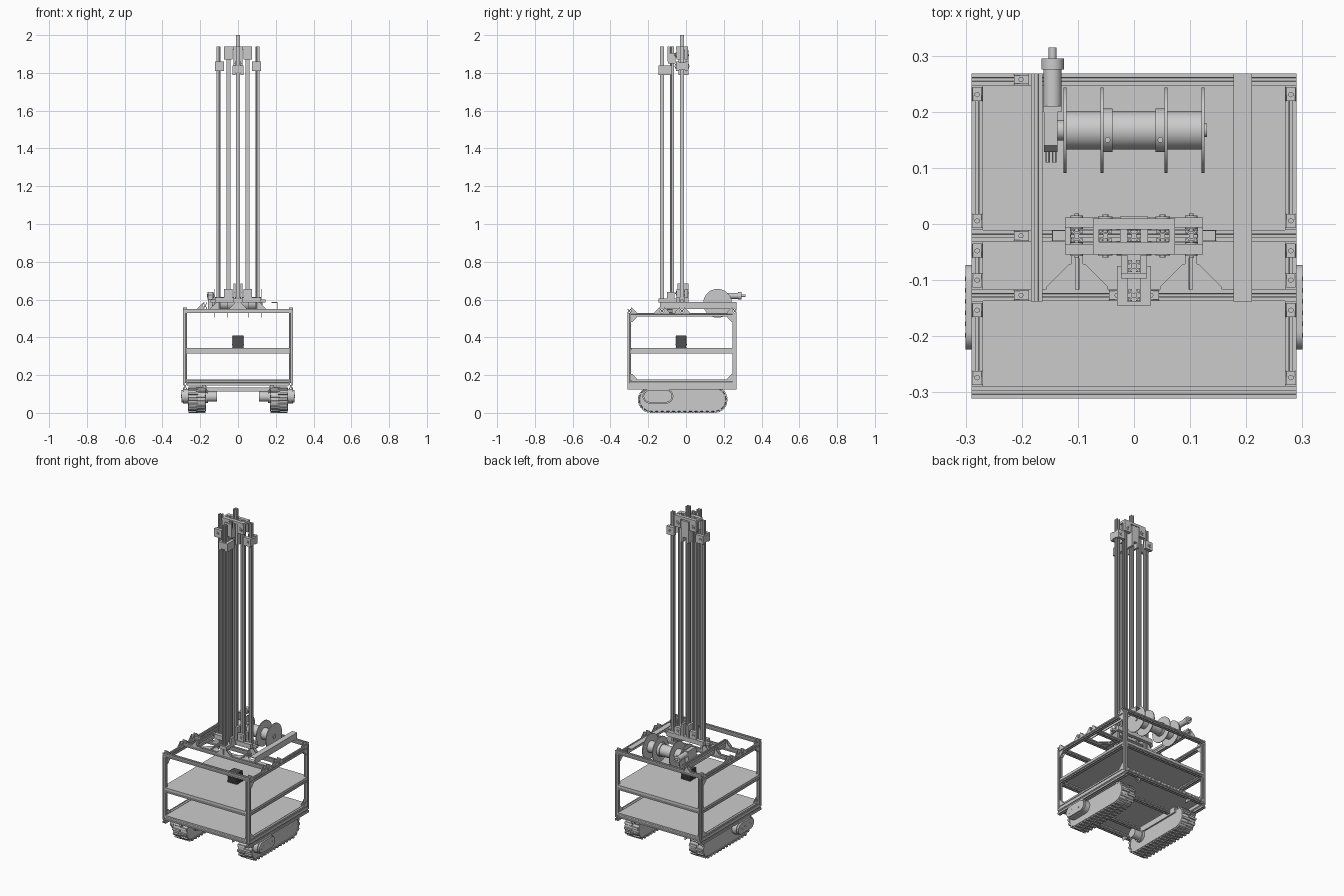
import bpy, bmesh, math
from mathutils import Matrix, Vector

if "Cube" in bpy.data.objects:
    bpy.data.objects.remove(bpy.data.objects["Cube"])

H = 0.0105  # half width of a slotted rail


def prism(bm, pts, a, b, axis='Z', mat=None):
    """Extrude a 2D outline from a to b along an axis."""
    put = {'X': lambda u, v, w: (w, u, v), 'Y': lambda u, v, w: (u, w, v),
           'Z': lambda u, v, w: (u, v, w)}[axis]
    rows = []
    for w in (a, b):
        co = [Vector(put(u, v, w)) for u, v in pts]
        rows.append([bm.verts.new(mat @ c if mat else c) for c in co])
    n = len(pts)
    bm.faces.new(rows[0][::-1])
    bm.faces.new(rows[1])
    for i in range(n):
        j = (i + 1) % n
        bm.faces.new((rows[0][i], rows[0][j], rows[1][j], rows[1][i]))


def box(bm, x0, x1, y0, y1, z0, z1):
    prism(bm, [(x0, y0), (x1, y0), (x1, y1), (x0, y1)], z0, z1)


def cyl(bm, c, r, a, b, axis, n=32):
    prism(bm, [(c[0] + r * math.cos(2 * math.pi * i / n), c[1] + r * math.sin(2 * math.pi * i / n))
               for i in range(n)], a, b, axis)


def finish(name, bm, color=None):
    bmesh.ops.recalc_face_normals(bm, faces=bm.faces)
    for f in bm.faces:
        f.smooth = True
    for e in bm.edges:
        e.smooth = len(e.link_faces) == 2 and e.calc_face_angle(0) < math.radians(30)
    me = bpy.data.meshes.new(name)
    bm.to_mesh(me)
    bm.free()
    ob = bpy.data.objects.new(name, me)
    bpy.context.collection.objects.link(ob)
    if color:
        m = bpy.data.materials.new(name)
        m.diffuse_color = color
        m.use_nodes = True
        m.node_tree.nodes["Principled BSDF"].inputs["Base Color"].default_value = m.diffuse_color
        me.materials.append(m)
    return ob


def rail(name, axis, c, a, b, hu=H, hv=H):
    """T-slot rail along an axis, centred on c in the other two axes."""
    side = [(-1, -1), (-.3, -1), (-.3, -.8), (-.6, -.8), (-.25, -.42),
            (.25, -.42), (.6, -.8), (.3, -.8), (.3, -1)]
    pts = []
    for k in range(4):
        for u, v in side:
            for _ in range(k):
                u, v = -v, u
            pts.append((c[0] + u * hu, c[1] + v * hv))
    bm = bmesh.new()
    prism(bm, pts, a, b, axis)
    return finish(name, bm)


def bracket(bm, loc, u, v, L=.028, W=.021, t=.004):
    """Corner bracket with two legs, triangular cheeks and bolts."""
    u, v = Vector(u), Vector(v)
    m = Matrix.Translation(loc) @ Matrix((u, v, u.cross(v))).transposed().to_4x4()
    prism(bm, [(0, 0), (L, 0), (L, t), (t, t), (t, L), (0, L)], -W / 2, W / 2, 'Z', m)
    for w in (-W / 2, W / 2 - .003):
        prism(bm, [(t, t), (L, t), (t, L)], w, w + .003, 'Z', m)
    hexa = [(.58 * L + .005 * math.cos(k * math.pi / 3), .005 * math.sin(k * math.pi / 3)) for k in range(6)]
    prism(bm, hexa, t, t + .004, 'Y', m)


def stadium(y0, y1, z, r, n=16):
    arc = [math.pi / 2 + math.pi * i / n for i in range(n + 1)]
    return [(y0 + r * math.cos(t), z + r * math.sin(t)) for t in arc] + \
           [(y1 - r * math.cos(t), z - r * math.sin(t)) for t in arc]


X, Y, Z = Vector((1, 0, 0)), Vector((0, 1, 0)), Vector((0, 0, 1))
YF, YB = -.3005, .2575          # front and back post rows
cross_y = [YF, -.127, -.021, YB]

# chassis frame
for s, nm in ((-1, 'left'), (1, 'right')):
    for y in (YF, YB):
        rail(f'corner_post_{nm}', 'Z', (s * .2795, y), .157, .53)
    for z, part in ((.5195, 'top'), (.1675, 'floor'), (.3255, 'shelf')):
        rail(f'{part}_side_rail_{nm}', 'Y', (s * .2795, z), YF + H, YB - H)
    rail(f'base_beam_{nm}', 'Y', (s * .2795, .141), -.311, .268, H, .016)
    rail(f'mast_base_rail_{nm}', 'Y', (s * .1015, .5395), -.1165, -.0315)
for y in cross_y:
    rail('top_cross_rail', 'X', (y, .5395), -.29, .29)
for y in (YF, YB):
    rail('floor_cross_rail', 'X', (y, .1565), -.269, .269)
    rail('shelf_cross_rail', 'X', (y, .3255), -.269, .269)
for y in (-.15, .1):
    rail('track_cross_rail', 'X', (y, .1245), -.19, .19)
rail('winch_rail', 'Y', (-.1735, .5675), -.138, .268, H, .0175)

# angle bar on the right of the top frame
bm = bmesh.new()
prism(bm, [(.177, .587), (.21, .587), (.21, .55), (.206, .55), (.206, .583), (.177, .583)], -.138, .268, 'Y')
finish('angle_bar', bm)

# floor and shelf panels, notched round the posts
for name, z0, z1 in (('floor_panel', .168, .176), ('shelf_panel', .336, .344)):
    a, b, c0, c1 = .269, .29, YF - H, YB + H
    q = [(a, c0), (a, c0 + .022), (b, c0 + .022), (b, c1 - .022), (a, c1 - .022), (a, c1)]
    bm = bmesh.new()
    prism(bm, q + [(-x, y) for x, y in q[::-1]], z0, z1)
    finish(name, bm)

# corner brackets
bm = bmesh.new()
for s in (-1, 1):
    x = s * .2795
    for y, d in ((YF + H, 1), (-.127 - H, -1), (-.127 + H, 1), (-.021 - H, -1), (-.021 + H, 1), (YB - H, -1)):
        bracket(bm, (x, y, .53), Y * d, Z)
    for y, d in ((YF + H, 1), (YB - H, -1)):
        bracket(bm, (x, y, .509), Y * d, -Z)
        bracket(bm, (x, y, .178), Y * d, Z)
        bracket(bm, (s * .17, y, .146), X * s, -Z, .02)
    bracket(bm, (s * .1125, -.021, .55), X * s, Z, .034)
    bracket(bm, (s * H, -.127, .55), X * s, Z, .034)
    for d in (-1, 1):
        bracket(bm, (s * .1015 + d * H, -.127 + H, .5395), X * d, Y, .045, .018)
for y in (-.127, -.021, YB):
    bracket(bm, (-.184, y, .55), -X, Z, .03)
finish('corner_brackets', bm)

# telescopic mast: outer, middle and inner stage
for x, y in ((-.102, -.021), (.102, -.021), (0, -.127)):
    rail('mast_outer_rail', 'Z', (x, y), .55, 1.94)
for x, y in ((-.051, -.021), (.051, -.021), (0, -.075)):
    rail('mast_middle_rail', 'Z', (x, y), .59, 1.94)
rail('mast_inner_rail', 'Z', (0, -.021), .6, 2.0)


def roller(bm, c, r, a, b, axis):
    cyl(bm, c, r, a, b, axis, 20)
    cyl(bm, c, r * .4, a - .004, b + .004, axis, 12)


# carriages at the top of the mast
bm = bmesh.new()
for s in (-1, 1):
    x0, x1 = sorted((s * .073, s * .123))
    for y0, y1 in ((-.054, -.036), (-.006, .012)):
        box(bm, x0, x1, y0, y1, 1.81, 1.86)
        roller(bm, (s * .102, 1.835), .011, y0 - .003, y1 + .003, 'Y')
    box(bm, *sorted((s * .1135, s * .123)), -.05, .01, 1.815, 1.855)
    box(bm, *sorted((s * .03, s * .073)), -.05, -.033, 1.87, 1.925)
    box(bm, *sorted((s * .03, s * .073)), -.009, .01, 1.87, 1.925)
    roller(bm, (s * .051, 1.895), .013, -.056, -.045, 'Y')
    roller(bm, (s * .051, 1.895), .013, 0, .013, 'Y')
    box(bm, *sorted((s * .012, s * .025)), -.04, .013, 1.79, 1.92)
    box(bm, *sorted((s * .012, s * .03)), -.145, -.075, 1.79, 1.84)
    box(bm, *sorted((s * .012, s * .023)), -.095, -.055, 1.85, 1.905)
    box(bm, *sorted((s * .0625, s * .073)), -.054, .01, 1.925, 1.94)
box(bm, -.0625, .0625, -.054, -.0325, 1.925, 1.94)
box(bm, -.0625, .0625, -.0095, .01, 1.925, 1.94)
box(bm, -.023, .023, -.097, -.087, 1.86, 1.94)
box(bm, -.025, .025, -.0095, .013, 1.82, 1.92)
box(bm, -.03, .03, -.145, -.1385, 1.8, 1.84)
finish('mast_top_carriages', bm)

# carriages at the foot of the mast
bm = bmesh.new()
box(bm, -.123, .123, -.054, -.0325, .585, .612)
box(bm, -.123, .123, -.0095, .012, .585, .612)
box(bm, -.023, .023, -.145, -.054, .585, .605)
for s in (-1, 1):
    for y0, y1 in ((-.05, -.033), (-.009, .01)):
        box(bm, *sorted((s * .03, s * .073)), y0, y1, .612, .655)
        roller(bm, (s * .051, .633), .012, y0 - .003, y1 + .003, 'Y')
    box(bm, *sorted((s * .012, s * .024)), -.045, .013, .61, .685)
    box(bm, *sorted((s * .012, s * .023)), -.1, -.06, .605, .64)
    box(bm, *sorted((s * .1125, s * .145)), -.03, -.012, .585, .6)
finish('mast_foot_carriages', bm)

# winch drum with flanges and collars
wc = (.167, .58)
bm = bmesh.new()
cyl(bm, wc, .034, -.123, .123, 'X', 48)
cyl(bm, wc, .012, -.15, .13, 'X', 24)
for x in (-.123, -.057, .057, .123):
    cyl(bm, wc, .076, x - .0025, x + .0025, 'X', 64)
for x in (-.047, .047):
    cyl(bm, wc, .039, x - .009, x + .009, 'X', 48)
    cyl(bm, (x, .15), .005, .58, .62, 'Z', 12)
finish('winch_drum', bm)

# winch gearbox and motor
bm = bmesh.new()
prism(bm, [(.128, .55), (.14, .54), (.19, .54), (.205, .56), (.205, .64), (.14, .64), (.128, .625)], -.16, -.136, 'X')
cyl(bm, wc, .018, -.14, -.126, 'X', 24)
box(bm, -.162, -.129, .2, .21, .6, .64)
cyl(bm, (-.145, .62), .016, .205, .285, 'Y')
cyl(bm, (-.145, .62), .02, .275, .295, 'Y')
cyl(bm, (-.145, .62), .007, .29, .315, 'Y', 16)
for x in (-.154, -.142):
    cyl(bm, (x, .6), .004, .11, .13, 'Y', 12)
finish('winch_motor', bm)

# finned battery box on the shelf
bm = bmesh.new()
box(bm, -.028, .028, -.053, .001, .344, .41)
for i in range(9):
    z = .346 + i * .0072
    box(bm, -.031, .031, -.056, .004, z, z + .004)
finish('battery_box', bm, (.08, .08, .08, 1))

# crawler tracks
TY0, TY1, TZ = -.185, .15, .07
for s, nm in ((-1, 'left'), (1, 'right')):
    # belt loop
    bm = bmesh.new()
    loops = [[bm.verts.new((s * x, y, z)) for y, z in stadium(TY0, TY1, TZ, r)]
             for x, r in ((.17, .054), (.17, .06), (.18, .064), (.255, .064), (.265, .06), (.265, .054))]
    for k in range(6):
        p, q = loops[k], loops[(k + 1) % 6]
        for i in range(len(p)):
            j = (i + 1) % len(p)
            bm.faces.new((p[i], p[j], q[j], q[i]))
    finish(f'track_belt_{nm}', bm)
    # staggered tread lugs
    bm = bmesh.new()
    N, flat, arc = 36, TY1 - TY0, math.pi * .064
    for i in range(2 * N):
        d = (i / (2 * N)) * 2 * (flat + arc)
        half, e = divmod(d, flat + arc)
        sg = 1 if half == 0 else -1
        if e < flat:
            base, ang = (TY0 + e if sg > 0 else TY1 - e, TZ), -math.pi / 2 * sg
        else:
            base, ang = (TY1 if sg > 0 else TY0, TZ), -math.pi / 2 * sg + (e - flat) / .064
        ca, sa = math.cos(ang), math.sin(ang)
        pts = [(base[0] + r * ca - t * sa, base[1] + r * sa + t * ca)
               for r, t in ((.056, -.009), (.056, .009), (.07, .006), (.07, -.006))]
        a, b = ((.172, .222), (.213, .263))[i % 2]
        prism(bm, pts, s * a, s * b, 'X')
    finish(f'track_lugs_{nm}', bm)
    # side panels, drive cover and inner motor
    bm = bmesh.new()
    prism(bm, stadium(TY0, TY1, TZ, .0545), s * .174, s * .261, 'X')
    finish(f'track_panel_{nm}', bm)
    bm = bmesh.new()
    prism(bm, stadium(-.192, -.105, .088, .038), s * .255, s * .29, 'X')
    prism(bm, stadium(-.192, -.105, .088, .032), s * .288, s * .3, 'X')
    for k in range(6):
        cyl(bm, (-.198 + k * .02, .088 + (k % 2) * .012 - .006), .004, s * .295, s * .3015, 'X', 10)
    finish(f'drive_cover_{nm}', bm)
    bm = bmesh.new()
    cyl(bm, (-.15, .086), .027, s * .175, s * .11, 'X')
    cyl(bm, (-.15, .086), .034, s * .175, s * .16, 'X')
    finish(f'drive_motor_{nm}', bm)
    # mounting plate between track and frame
    bm = bmesh.new()
    box(bm, *sorted((s * .165, s * .19)), -.2, .15, .105, .14)
    finish(f'track_mount_{nm}', bm)
